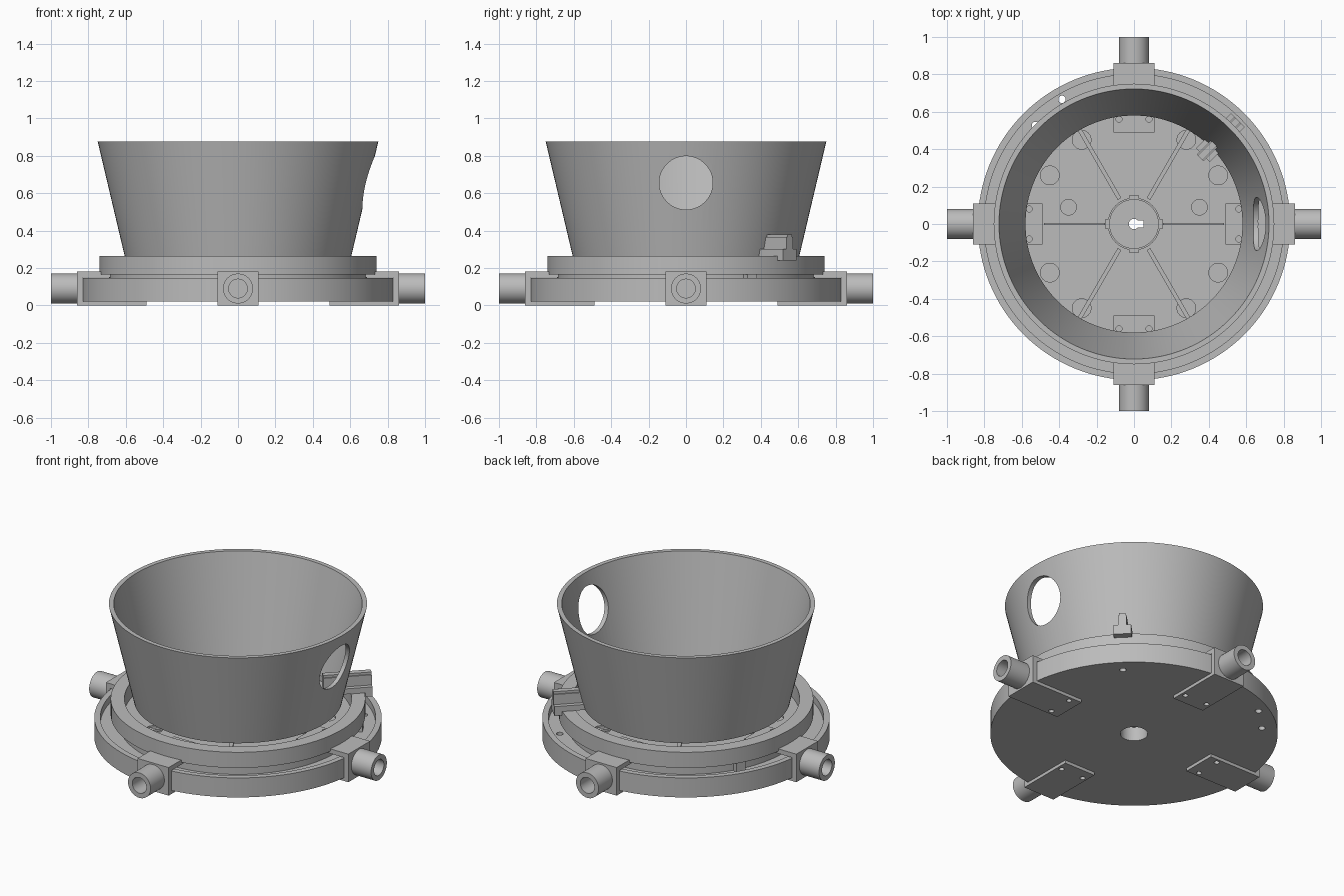
import bpy, bmesh, math
from mathutils import Matrix, Vector

old = bpy.data.objects.get("Cube")
if old:
    bpy.data.objects.remove(old, do_unlink=True)

grey = bpy.data.materials.new("plain grey")
grey.use_nodes = True
grey.diffuse_color = (0.5, 0.5, 0.5, 1)
grey.node_tree.nodes["Principled BSDF"].inputs["Base Color"].default_value = (0.5, 0.5, 0.5, 1)


def finish(name, bm):
    bmesh.ops.recalc_face_normals(bm, faces=bm.faces)
    mesh = bpy.data.meshes.new(name)
    bm.to_mesh(mesh)
    bm.free()
    mesh.materials.append(grey)
    ob = bpy.data.objects.new(name, mesh)
    bpy.context.collection.objects.link(ob)
    return ob


def lathe(name, profile, steps=128):
    """Spin a closed (radius, height) profile around z."""
    bm = bmesh.new()
    rings = []
    for i in range(steps):
        a = math.tau * i / steps
        rings.append([bm.verts.new((r * math.cos(a), r * math.sin(a), z)) for r, z in profile])
    n = len(profile)
    for i in range(steps):
        p, q = rings[i], rings[(i + 1) % steps]
        for j in range(n):
            k = (j + 1) % n
            bm.faces.new((p[j], q[j], q[k], p[k]))
    bmesh.ops.remove_doubles(bm, verts=bm.verts, dist=1e-5)
    return finish(name, bm)


def box(name, lo, hi, angle=0):
    """Box between two corners, turned about the z axis."""
    lo, hi = Vector(lo), Vector(hi)
    bm = bmesh.new()
    bmesh.ops.create_cube(bm, size=1)
    bmesh.ops.scale(bm, vec=hi - lo, verts=bm.verts)
    bmesh.ops.translate(bm, vec=(lo + hi) / 2, verts=bm.verts)
    bmesh.ops.rotate(bm, matrix=Matrix.Rotation(angle, 3, "Z"), verts=bm.verts)
    return finish(name, bm)


def rod(name, start, end, radius, steps=40):
    """Cylinder between two points."""
    start, end = Vector(start), Vector(end)
    axis = end - start
    bm = bmesh.new()
    place = Matrix.Translation((start + end) / 2) @ axis.to_track_quat("Z", "Y").to_matrix().to_4x4()
    bmesh.ops.create_cone(bm, cap_ends=True, segments=steps, radius1=radius,
                          radius2=radius, depth=axis.length, matrix=place)
    return finish(name, bm)


def boolean(target, tool, operation="DIFFERENCE"):
    mod = target.modifiers.new("boolean", "BOOLEAN")
    mod.operation, mod.object, mod.solver = operation, tool, "EXACT"
    bpy.ops.object.select_all(action="DESELECT")
    bpy.context.view_layer.objects.active = target
    target.select_set(True)
    bpy.ops.object.modifier_apply(modifier=mod.name)
    bpy.data.objects.remove(tool, do_unlink=True)


def polar(r, degrees, z):
    a = math.radians(degrees)
    return Vector((r * math.cos(a), r * math.sin(a), z))


parts = []

# Base tray with a raised platform and a groove inside the rim
FLOOR = 0.165
base = lathe("base_tray", [(0, 0.02), (0.835, 0.02), (0.835, 0.145), (0.80, 0.145),
                           (0.80, 0.10), (0.69, 0.10), (0.69, FLOOR), (0, FLOOR)])
boolean(base, rod("cut", (0, 0, 0), (0, 0, 0.11), 0.08))
boolean(base, rod("cut", (0, 0, 0), (0, 0, 0.3), 0.028))
boolean(base, box("cut", (0, -0.018, 0), (0.052, 0.018, 0.3)))
for r, angle in ((0.77, 120), (0.745, 45), (0.745, 135)):
    boolean(base, rod("cut", polar(r, angle, 0), polar(r, angle, 0.3), 0.02, 20))

# Shallow pockets in the platform
for sx in (1, -1):
    boolean(base, rod("cut", (sx * 0.35, 0.09, 0.155), (sx * 0.35, 0.09, 0.3), 0.042))
    for sy in (1, -1):
        for x, y in ((0.28, 0.45), (0.45, 0.26)):
            c = Vector((sx * x, sy * y, 0.155))
            boolean(base, rod("cut", c, c + Vector((0, 0, 0.1)), 0.05))
parts.append(base)

# Hub ring with four tabs
parts.append(lathe("hub_ring", [(0.13, 0.16), (0.14, 0.16), (0.14, 0.175), (0.13, 0.175)], 64))
for i in range(4):
    parts.append(box("hub_tab", (0.135, -0.028, 0.16), (0.152, 0.028, 0.178), i * math.pi / 2))

# Radial ribs on the platform
for i in range(6):
    straight = i % 3 == 0
    w = 0.006 if straight else 0.011
    parts.append(box("floor_rib", (0.155, -w, 0.16), (0.48 if straight else 0.58, w, 0.175),
                     i * math.pi / 3))

# Retaining ring with small spacer tabs beneath
parts.append(lathe("retaining_ring", [(0.66, FLOOR), (0.74, FLOOR), (0.74, 0.265), (0.66, 0.265)]))
for angle in (29, 151):
    parts.append(box("spacer_tab", (0.68, -0.03, 0.10), (0.73, 0.03, 0.167), math.radians(angle)))

# Flared shell with a round side opening
shell = lathe("flared_shell", [(0.58, 0.26), (0.605, 0.26), (0.75, 0.875), (0.722, 0.875)])
boolean(shell, rod("cut", (0.4, 0, 0.655), (1, 0, 0.655), 0.143, 64))
parts.append(shell)

# Four clamp brackets, each with a hollow stub tube
for i in range(4):
    turn = 90 * i
    a = math.radians(turn)
    bracket = box("clamp_bracket", (0.49, -0.11, 0), (0.86, 0.11, 0.18), a)
    boolean(bracket, box("cut", (0.4, -0.2, 0.02), (0.83, 0.2, 0.15), a))
    for side in (0.08, -0.08):
        spot = Matrix.Rotation(a, 3, "Z") @ Vector((0.56, side, 0))
        boolean(bracket, rod("cut", spot + Vector((0, 0, -0.1)), spot + Vector((0, 0, 0.3)), 0.016, 20))
    parts.append(bracket)
    tube = rod("stub_tube", polar(0.85, turn, 0.09), polar(1.0, turn, 0.09), 0.08, 64)
    boolean(tube, rod("cut", polar(0.861, turn, 0.09), polar(1.1, turn, 0.09), 0.05))
    parts.append(tube)

# Stepped clip holding the shell to the ring
q = math.pi / 4
parts.append(box("clip_base", (0.52, -0.052, 0.265), (0.785, 0.052, 0.30), q))
parts.append(box("clip_lip", (0.742, -0.052, 0.24), (0.785, 0.052, 0.27), q))
parts.append(box("clip_spine", (0.50, -0.025, 0.295), (0.785, 0.025, 0.365), q))
parts.append(box("clip_ridge", (0.50, -0.018, 0.36), (0.785, 0.018, 0.38), q))

# Smooth shading with sharp edges kept
bpy.ops.object.select_all(action="DESELECT")
for ob in parts:
    ob.select_set(True)
bpy.context.view_layer.objects.active = parts[0]
bpy.ops.object.shade_smooth_by_angle(angle=math.radians(30))
